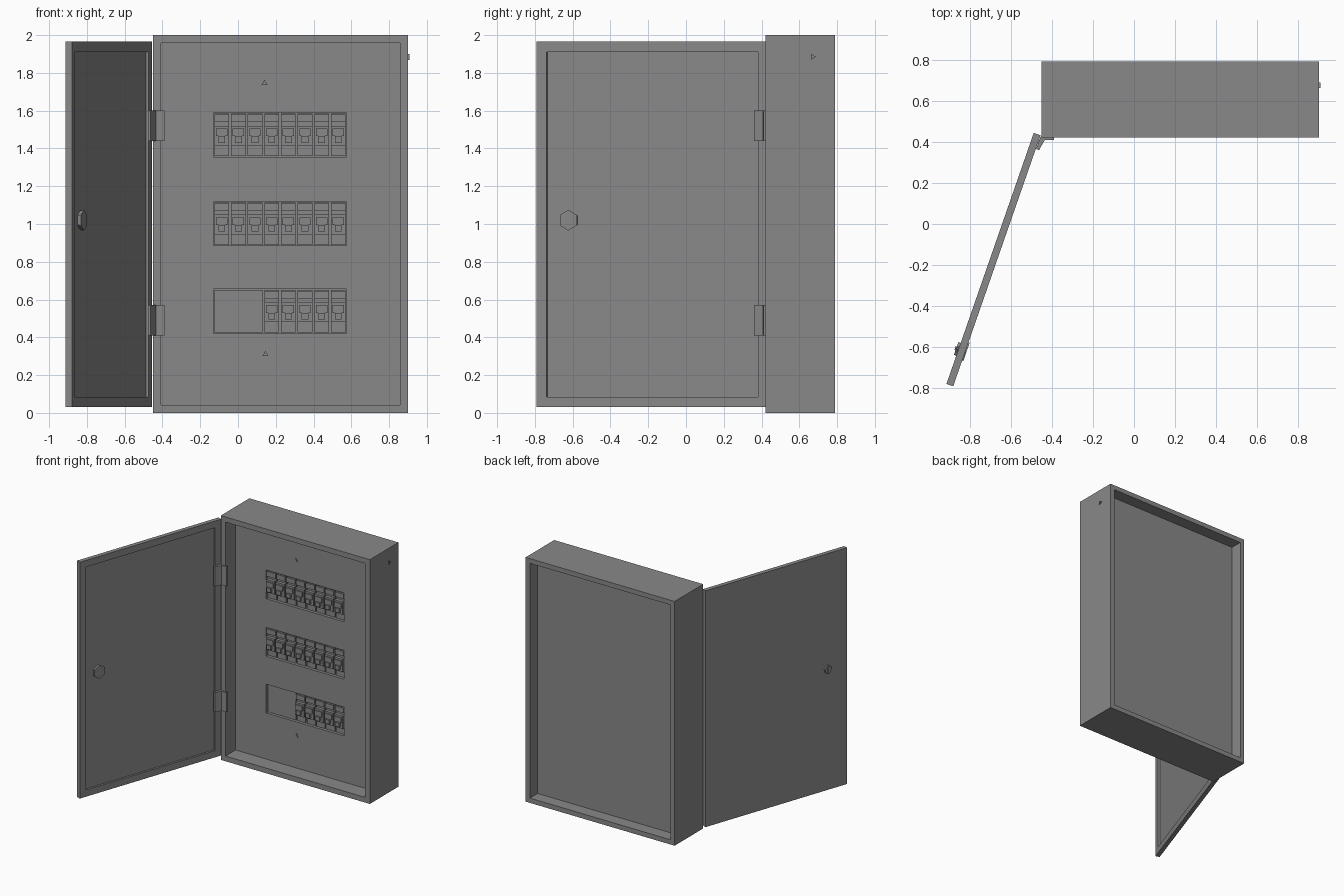
import bpy, bmesh, math
from mathutils import Vector, Matrix

cube = bpy.data.objects.get("Cube")
if cube:
    bpy.data.objects.remove(cube, do_unlink=True)

grey = bpy.data.materials.new("painted grey steel")
grey.use_nodes = True
COLOUR = (0.25, 0.25, 0.25, 1)
grey.diffuse_color = COLOUR
grey.node_tree.nodes["Principled BSDF"].inputs["Base Color"].default_value = COLOUR


def finish(name, bm, matrix=None):
    """Turn a bmesh into a named grey object."""
    if matrix is not None:
        bm.transform(matrix)
    bmesh.ops.recalc_face_normals(bm, faces=bm.faces)
    mesh = bpy.data.meshes.new(name)
    bm.to_mesh(mesh)
    bm.free()
    mesh.materials.append(grey)
    obj = bpy.data.objects.new(name, mesh)
    bpy.context.collection.objects.link(obj)
    return obj


def add_box(bm, low, high):
    low, high = Vector(low), Vector(high)
    size = high - low
    m = Matrix.Translation((low + high) / 2) @ Matrix.Diagonal((*size, 1))
    bmesh.ops.create_cube(bm, size=1, matrix=m)


def add_prism(bm, points, z0, z1):
    """Upright prism from an outline in x and y."""
    face = bm.faces.new([bm.verts.new((x, y, z0)) for x, y in points])
    top = bmesh.ops.extrude_face_region(bm, geom=[face])["geom"]
    verts = [v for v in top if isinstance(v, bmesh.types.BMVert)]
    bmesh.ops.translate(bm, verts=verts, vec=(0, 0, z1 - z0))


def add_disc(bm, centre, radius, depth, sides, axis="Y", tip=1.0):
    turn = Matrix.Rotation(math.pi / 2, 4, "X" if axis == "Y" else "Y")
    bmesh.ops.create_cone(bm, cap_ends=True, segments=sides, radius1=radius,
                          radius2=radius * tip, depth=depth,
                          matrix=Matrix.Translation(centre) @ turn)


def sink(bm, direction, border, depth):
    """Inset the face looking along direction and push it inwards."""
    bm.normal_update()
    direction = Vector(direction)
    face = max(bm.faces, key=lambda f: f.normal.dot(direction))
    bmesh.ops.inset_individual(bm, faces=[face], thickness=border)
    new = bmesh.ops.extrude_discrete_faces(bm, faces=[face])["faces"][0]
    bmesh.ops.translate(bm, verts=new.verts, vec=-direction * depth)


# Cabinet shell, recessed at the front and the back
FRONT, BACK, PANEL = 0.42, 0.79, 0.55
bm = bmesh.new()
add_box(bm, (-0.45, FRONT, 0), (0.9, BACK, 2))
sink(bm, (0, -1, 0), 0.06, PANEL - FRONT)
sink(bm, (0, 1, 0), 0.055, 0.1)
cabinet = finish("cabinet", bm)

# Three slots cut into the inner panel
ROWS = (1.355, 0.885, 0.42)
LEFT, WIDTH, HEIGHT = -0.13, 0.705, 0.235
bm = bmesh.new()
for z in ROWS:
    add_box(bm, (LEFT, PANEL - 0.05, z), (LEFT + WIDTH, PANEL + 0.04, z + HEIGHT))
cutter = finish("slot_cutter", bm)
cutter.hide_render = True
cut = cabinet.modifiers.new("slots", "BOOLEAN")
cut.object = cutter
cut.solver = "EXACT"
bpy.context.view_layer.update()
cabinet.data = bpy.data.meshes.new_from_object(
    cabinet.evaluated_get(bpy.context.evaluated_depsgraph_get()))
cabinet.modifiers.clear()
bpy.data.objects.remove(cutter, do_unlink=True)

# Circuit breakers; the lowest row starts with a blank cover
PITCH = WIDTH / 8
for row, z in enumerate(ROWS):
    bm = bmesh.new()
    for i in range(3 if row == 2 else 0, 8):
        x0, x1 = LEFT + i * PITCH + 0.005, LEFT + (i + 1) * PITCH - 0.005
        mid = (x0 + x1) / 2
        back = PANEL + 0.04
        add_box(bm, (x0, PANEL + 0.015, z + 0.005), (x1, back, z + 0.23))
        add_box(bm, (x0, PANEL, z + 0.185), (x1, back, z + 0.225))
        add_box(bm, (x0, PANEL - 0.01, z + 0.06), (x1, back, z + 0.165))
        add_box(bm, (mid - 0.018, PANEL - 0.03, z + 0.075), (mid + 0.018, PANEL, z + 0.11))
        add_box(bm, (mid - 0.03, PANEL - 0.018, z + 0.11), (mid + 0.03, PANEL, z + 0.15))
    finish("breaker_row_%d" % (row + 1), bm)
bm = bmesh.new()
add_box(bm, (LEFT + 0.005, PANEL + 0.015, ROWS[2] + 0.005),
        (LEFT + 3 * PITCH - 0.005, PANEL + 0.04, ROWS[2] + 0.23))
finish("blank_cover", bm)

# Small three-sided screws on the panel and the cabinet side
for name, centre, axis in (("upper_screw", (0.14, PANEL, 1.745), "Y"),
                           ("lower_screw", (0.145, PANEL, 0.31), "Y"),
                           ("side_screw", (0.9, 0.67, 1.885), "X")):
    bm = bmesh.new()
    add_disc(bm, centre, 0.018, 0.016, 3, axis)
    finish(name, bm)

# Open door: local x runs from hinge to free edge, local +y is the inner side
LENGTH, THICK, DOOR_RECESS = 1.294, 0.035, 0.016
swing = Matrix.Translation((-0.455, 0.432, 0)) @ Matrix.Rotation(
    math.atan2(-1.222, -0.425), 4, "Z")
bm = bmesh.new()
add_box(bm, (0, -THICK, 0.03), (LENGTH, 0, 1.965))
sink(bm, (0, 1, 0), 0.078, DOOR_RECESS)
finish("door", bm, swing)

# Lock with a faceted knob inside and a small handle outside
bm = bmesh.new()
add_disc(bm, (1.115, -0.006, 1.02), 0.055, 0.024, 6, tip=0.9)
finish("inner_knob", bm, swing)
bm = bmesh.new()
add_disc(bm, (1.115, -THICK - 0.004, 1.02), 0.035, 0.016, 5)
add_box(bm, (1.105, -THICK - 0.018, 0.99), (1.125, -THICK, 1.05))
finish("outer_handle", bm, swing)

# Folded hinge plates joining the door and the cabinet
outline = [(-0.455, 0.425), (-0.477, 0.365), (-0.462, 0.36),
           (-0.435, 0.408), (-0.39, 0.41), (-0.39, 0.425)]
for name, z in (("upper_hinge", 1.44), ("lower_hinge", 0.41)):
    bm = bmesh.new()
    add_prism(bm, outline, z, z + 0.16)
    finish(name, bm)
